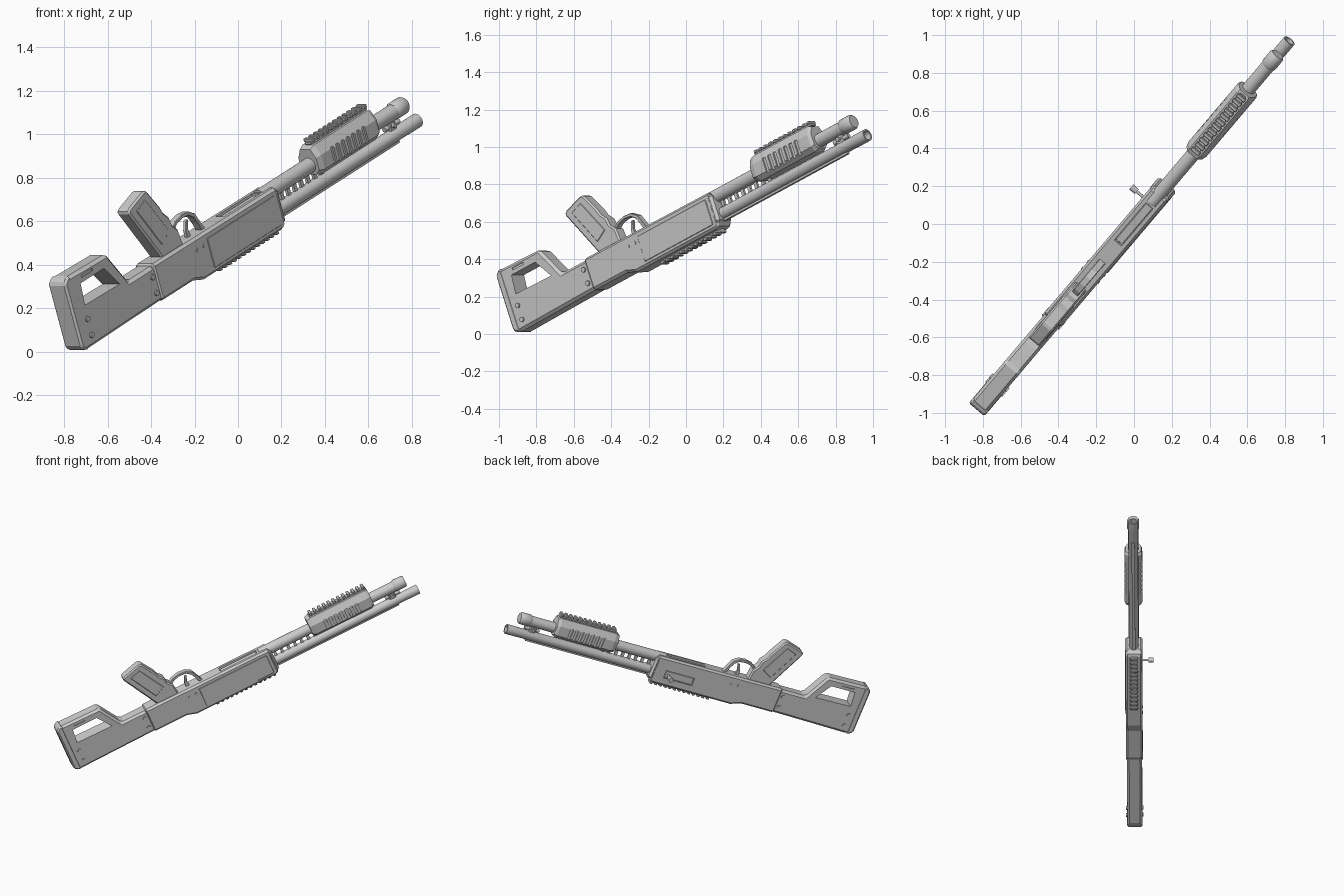
import bpy, bmesh, math
from mathutils import Matrix, Vector

if "Cube" in bpy.data.objects:
    bpy.data.objects.remove(bpy.data.objects["Cube"])

# Local frame: x along the barrel, y to the side, z towards the grip; POSE tilts it into place
POSE = (Matrix.Translation((0, 0, 0.55)) @ Matrix.Rotation(math.radians(49.7), 4, 'Z')
        @ Matrix.Rotation(math.radians(-22.5), 4, 'Y'))


def add(name, bm, bevel=0, smooth=False):
    bmesh.ops.recalc_face_normals(bm, faces=bm.faces)
    me = bpy.data.meshes.new(name)
    bm.to_mesh(me)
    bm.free()
    ob = bpy.data.objects.new(name, me)
    bpy.context.collection.objects.link(ob)
    ob.matrix_world = POSE
    bpy.ops.object.select_all(action='DESELECT')
    bpy.context.view_layer.objects.active = ob
    ob.select_set(True)
    if bevel:
        m = ob.modifiers.new("chamfer", 'BEVEL')
        m.width, m.segments, m.limit_method = bevel, 1, 'ANGLE'
        m.angle_limit = math.radians(35)
        bpy.ops.object.modifier_apply(modifier=m.name)
    if smooth:
        bpy.ops.object.shade_smooth_by_angle(angle=math.radians(40))
    return ob


def profile(name, pts, half, bevel=0, y=0):
    """Side outline in (x, z) extruded across y."""
    bm = bmesh.new()
    f = bm.faces.new([bm.verts.new((a, y - half, b)) for a, b in pts])
    r = bmesh.ops.extrude_face_region(bm, geom=[f])
    bmesh.ops.translate(bm, vec=(0, 2 * half, 0),
                        verts=[v for v in r['geom'] if isinstance(v, bmesh.types.BMVert)])
    return add(name, bm, bevel)


def boxes(name, items, bevel=0):
    """Each item is (centre, size)."""
    bm = bmesh.new()
    for c, s in items:
        bmesh.ops.create_cube(bm, size=1, matrix=Matrix.Translation(c) @ Matrix.Diagonal((*s, 1)))
    return add(name, bm, bevel)


def lathe(name, rings, z, n=20, y=0, axis='X', x=0):
    """Turned part from (position, radius) rings along local x or y."""
    bm = bmesh.new()
    loops = []
    for p, r in rings:
        loop = []
        for i in range(n):
            a = 2 * math.pi * i / n
            c, s = r * math.cos(a), r * math.sin(a)
            loop.append(bm.verts.new((p, y + c, z + s) if axis == 'X' else (x + c, p, z + s)))
        loops.append(loop)
    for A, B in zip(loops, loops[1:]):
        for i in range(n):
            bm.faces.new((A[i], A[(i + 1) % n], B[(i + 1) % n], B[i]))
    bm.faces.new(loops[0])
    bm.faces.new(loops[-1])
    return add(name, bm, 0, True)


def cut(ob, cutter):
    m = ob.modifiers.new("cut", 'BOOLEAN')
    m.operation, m.object, m.solver = 'DIFFERENCE', cutter, 'EXACT'
    bpy.context.view_layer.objects.active = ob
    bpy.ops.object.modifier_apply(modifier=m.name)
    bpy.data.objects.remove(cutter)


# Stock with thumb hole and cheek slot
stock = profile("stock", [(-1.25, -.068), (-.66, -.06), (-.66, .112), (-.855, .112), (-.955, .288),
                          (-1.255, .295), (-1.278, .275), (-1.278, -.045)], .052, .016)
cut(stock, profile("hole_cutter", [(-1.19, .13), (-.925, .125), (-1.0, .235), (-1.18, .235)], .2, 0))
cut(stock, boxes("slot_cutter", [((-1.12, s * .055, .262), (.085, .02, .012)) for s in (-1, 1)]))
profile("butt_plate", [(-1.285, -.045), (-1.255, -.068), (-1.235, -.068), (-1.235, .294),
                       (-1.255, .298), (-1.285, .275)], .054, .012)

# Receiver with loading port and ejection port
receiver = profile("receiver", [(-.68, -.062), (-.43, -.062), (-.36, -.086), (.25, -.086), (.27, -.07),
                                (.27, .115), (-.68, .12)], .058, .016)
cut(receiver, boxes("port_cutters", [((.045, 0, .115), (.28, .05, .03)),
                                     ((.07, .058, .0), (.22, .016, .06))]))
profile("side_cover", [(-.28, -.06), (.235, -.06), (.235, .085), (-.28, .085)], .004, .002, y=-.058)
boxes("front_collar", [((.262, 0, .02), (.035, .122, .165))], .014)
boxes("loading_gate", [((.045, 0, .1), (.27, .044, .012))], .002)

# Bolt and handle
boxes("bolt", [((.07, .05, 0), (.21, .012, .05))], .002)
lathe("bolt_handle", [(.05, .008), (.1, .008), (.1, .016), (.138, .018)], -.005, 12, axis='Y', x=.15)

# Sight rail under the receiver, and accessory rail on the fore-end
boxes("receiver_rail", [((.015, 0, -.088), (.45, .04, .018))] +
      [((-.2 + .036 * i, 0, -.098), (.02, .054, .018)) for i in range(13)], .003)
boxes("fore_end_rail", [((.83, 0, .186), (.43, .04, .016))] +
      [((.63 + .0365 * i, 0, .199), (.02, .054, .018)) for i in range(12)], .003)

# Barrel with open muzzle, and rib along it
lathe("barrel", [(.2, .033), (1.28, .033), (1.285, .034), (1.372, .034), (1.372, .025), (1.25, .025)], -.012, 24)
boxes("barrel_rib", [((.73, 0, -.045), (.96, .022, .018))])
boxes("rib_posts", [((.3 + .05 * i, 0, .035), (.02, .014, .06)) for i in range(8)])

# Magazine tube, end cap and clamp
lathe("magazine_tube", [(.2, .037), (1.25, .037)], .09, 24)
lathe("magazine_cap", [(1.225, .036), (1.235, .042), (1.3, .042), (1.312, .035)], .092, 24)
boxes("barrel_clamp", [((1.19, 0, .038), (.05, .03, .06))], .006)
lathe("clamp_screw", [(-.03, .012), (.03, .012)], .038, 10, axis='Y', x=1.19)
lathe("sling_pin", [(1.14, .012), (1.25, .012)], .036, 10)

# Sliding fore-end: eight-sided sleeve with grip slots
bm = bmesh.new()
section = [(.035, .035), (.062, .06), (.062, .13), (.035, .18)]
section += [(-y, z) for y, z in reversed(section)]
rings = []
for x, k in ((.585, .86), (.615, 1), (1.03, 1), (1.05, .86)):
    rings.append([bm.verts.new((x, y * k, .108 + (z - .108) * k)) for y, z in section])
for A, B in zip(rings, rings[1:]):
    for i in range(8):
        bm.faces.new((A[i], A[(i + 1) % 8], B[(i + 1) % 8], B[i]))
bm.faces.new(rings[0])
bm.faces.new(rings[-1])
fore_end = add("fore_end", bm)
cut(fore_end, boxes("slot_cutters", [((.7 + .04 * i, s * .064, .093), (.02, .022, .085))
                                     for i in range(7) for s in (-1, 1)]))

# Pistol grip, with raised side pads
profile("pistol_grip", [(-.575, .1), (-.725, .395), (-.715, .41), (-.585, .448), (-.565, .438),
                        (-.505, .335), (-.492, .3), (-.462, .265), (-.455, .225), (-.425, .19),
                        (-.415, .1)], .038, .01)
profile("grip_pads", [(-.565, .17), (-.675, .385), (-.595, .41), (-.49, .21)], .041, .004)

# Trigger guard swept along an arch, and trigger
arch = [(-.45, .2), (-.41, .225), (-.36, .236), (-.31, .232), (-.27, .205), (-.25, .16), (-.225, .105)]
inner = [(-.25, .105), (-.268, .155), (-.285, .19), (-.315, .215), (-.36, .219), (-.405, .209), (-.44, .185)]
profile("trigger_guard", arch + inner, .02, .003)
profile("trigger", [(-.35, .1), (-.32, .1), (-.33, .15), (-.315, .195), (-.33, .195), (-.35, .15)], .009, .002)

# Screws and pins on both sides
for i, (x, z, h, r) in enumerate([(-1.2, .066, .06, .014), (-1.2, -.014, .06, .014), (-.7, .066, .06, .014),
                                  (-.7, -.012, .06, .014), (-.36, .06, .061, .009), (-.31, .06, .061, .009)]):
    lathe(f"screw_{i + 1}", [(-h, r), (h, r)], z, 10, axis='Y', x=x)
